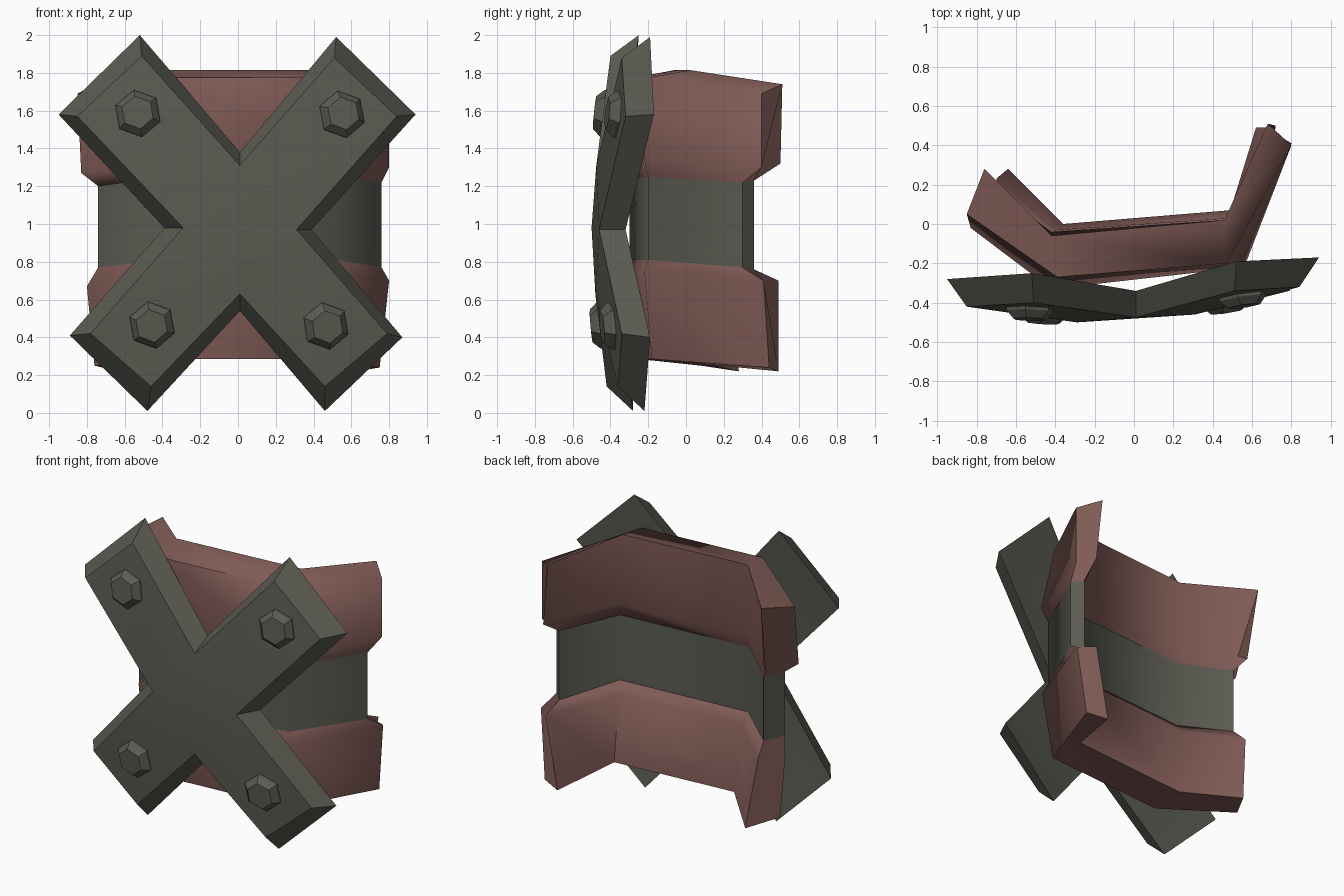
import bpy, bmesh, math
from mathutils import Vector

if "Cube" in bpy.data.objects:
    bpy.data.objects.remove(bpy.data.objects["Cube"])


def material(name, rgb):
    m = bpy.data.materials.new(name)
    m.diffuse_color = (*rgb, 1)
    m.use_nodes = True
    m.node_tree.nodes["Principled BSDF"].inputs["Base Color"].default_value = m.diffuse_color
    return m


GREY = material("dark_grey_metal", (0.105, 0.105, 0.085))
RED = material("dull_red_brown", (0.215, 0.105, 0.093))


def build(name, verts, faces, mat, angle):
    me = bpy.data.meshes.new(name)
    me.from_pydata(verts, [], faces)
    bm = bmesh.new()
    bm.from_mesh(me)
    bmesh.ops.recalc_face_normals(bm, faces=bm.faces)
    bm.to_mesh(me)
    bm.free()
    me.materials.append(mat)
    ob = bpy.data.objects.new(name, me)
    bpy.context.collection.objects.link(ob)
    bpy.ops.object.select_all(action='DESELECT')
    ob.select_set(True)
    bpy.context.view_layer.objects.active = ob
    if angle:
        bpy.ops.object.shade_smooth_by_angle(angle=math.radians(angle))
    return ob


def loft(name, rows, mat):
    """Closed bent strip: each row is (plan, corner z, left end z, right end z)."""
    n = len(rows)
    verts = []
    for s in range(4):  # left end, left corner, right corner, right end
        for plan, zc, zl, zr in rows:
            verts.append((*plan[s], (zl, zc, zc, zr)[s]))
    faces = [(s * n + i, s * n + (i + 1) % n, (s + 1) * n + (i + 1) % n, (s + 1) * n + i)
             for s in range(3) for i in range(n)]
    faces += [tuple(range(n)), tuple(range(3 * n, 4 * n))]
    return build(name, verts, faces, mat, 62)


# Plans of the wrap-around edges: left end, left corner, right corner, right end
strip_out = [(-.74, 0), (-.40, -.30), (.52, -.20), (.76, .30)]
strip_in = [(-.68, .14), (-.41, -.08), (.50, -.01), (.70, .36)]
up_top_out = [(-.85, .05), (-.39, -.27), (.47, -.20), (.80, .40)]
up_top_in = [(-.76, .28), (-.42, -.06), (.46, .02), (.68, .51)]
up_rim_out = [(-.83, -.02), (-.42, -.33), (.56, -.22), (.80, .40)]
up_rim_in = [(-.74, .20), (-.42, -.04), (.48, .02), (.72, .50)]
low_rim_out = [(-.80, .08), (-.42, -.33), (.55, -.22), (.80, .41)]
low_rim_in = [(-.70, .23), (-.40, -.03), (.48, .03), (.71, .49)]
low_out = [(-.76, .08), (-.38, -.25), (.50, -.18), (.75, .44)]
low_in = [(-.64, .28), (-.36, 0), (.49, .07), (.62, .49)]

# Upper and lower bands with chamfered rims towards the middle strip
loft("upper_band", [
    (up_top_out, 1.775, 1.69, 1.69), (up_rim_out, 1.34, 1.27, 1.30),
    (strip_out, 1.25, 1.20, 1.22), (strip_in, 1.25, 1.20, 1.23),
    (up_rim_in, 1.34, 1.28, 1.32), (up_top_in, 1.815, 1.74, 1.74)], RED)
loft("lower_band", [
    (strip_out, .81, .77, .77), (low_rim_out, .74, .67, .70),
    (low_out, .285, .25, .24), (low_in, .285, .22, .22),
    (low_rim_in, .74, .68, .70), (strip_in, .81, .77, .76)], RED)
loft("middle_strip", [
    (strip_out, 1.25, 1.20, 1.22), (strip_out, .81, .77, .77),
    (strip_in, .81, .77, .76), (strip_in, 1.25, 1.20, 1.23)], GREY)

# Cross plate: per arm a notch then two tip corners, clockwise from the top notch
back = [(0.01, -.34, 1.38), (.52, -.19, 1.99), (.94, -.17, 1.58),
        (.39, -.32, .97), (.87, -.19, .40), (.46, -.22, .01),
        (.01, -.36, .54), (-.48, -.28, .01), (-.89, -.28, .41),
        (-.39, -.36, .98), (-.95, -.28, 1.58), (-.52, -.25, 2.0)]
front = [(0.01, -.475, 1.31), (.51, -.34, 1.88), (.84, -.32, 1.57),
         (.31, -.46, .97), (.79, -.34, .42), (.46, -.36, .14),
         (.01, -.48, .63), (-.46, -.42, .14), (-.78, -.43, .42),
         (-.29, -.50, .98), (-.85, -.42, 1.57), (-.51, -.40, 1.89)]
faces = [(i, (i + 1) % 12, 12 + (i + 1) % 12, 12 + i) for i in range(12)]
for o in (0, 12):
    faces.append((o, o + 3, o + 6, o + 9))
    faces += [(o + a, o + a + 1, o + a + 2, o + (a + 3) % 12) for a in (0, 3, 6, 9)]
build("cross_plate", back + front, faces, GREY, 30)

# Tapered hexagonal bolts, seated square on each arm
for arm, name, x, z in ((0, "upper_right", .55, 1.58), (3, "lower_right", .465, .46),
                        (6, "lower_left", -.455, .465), (9, "upper_left", -.53, 1.585)):
    a, b, c, d = (Vector(front[(arm + k) % 12]) for k in range(4))
    n = (c - a).cross(d - b).normalized()
    if n.y > 0:
        n = -n
    mid = (a + b + c + d) / 4
    y = mid.y - (n.x * (x - mid.x) + n.z * (z - mid.z)) / n.y
    u = n.cross(Vector((0, 0, 1))).normalized()
    v = u.cross(n)
    verts = []
    for r, h in ((.13, -.03), (.125, .015), (.088, .055)):
        for k in range(6):
            t = math.radians(60 * k + 80)
            verts.append(Vector((x, y, z)) + n * h + (u * math.cos(t) + v * math.sin(t)) * r)
    faces = [(j * 6 + k, j * 6 + (k + 1) % 6, j * 6 + 6 + (k + 1) % 6, j * 6 + 6 + k)
             for j in range(2) for k in range(6)]
    faces += [tuple(range(6)), tuple(range(12, 18))]
    build(name + "_bolt", verts, faces, GREY, 0)
